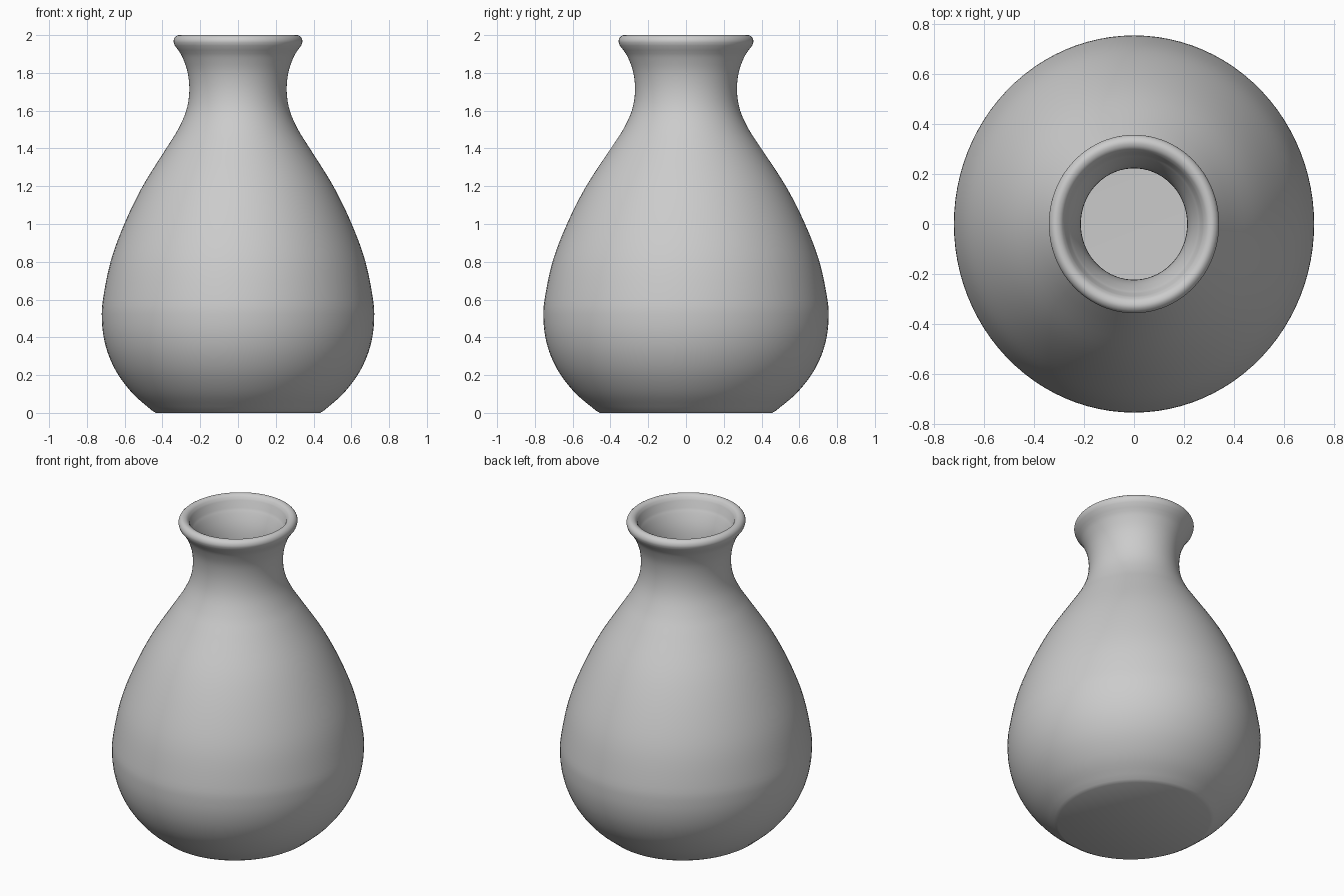
import bpy, bmesh, math
from mathutils import Vector

cube = bpy.data.objects.get("Cube")
if cube:
    bpy.data.objects.remove(cube, do_unlink=True)

SIDES = 96
DEPTH = 1.047   # the vase is slightly wider front to back
WALL = 0.045


def make_material(name, colour):
    mat = bpy.data.materials.new(name)
    mat.use_nodes = True
    mat.diffuse_color = colour
    mat.node_tree.nodes["Principled BSDF"].inputs["Base Color"].default_value = colour
    return mat


def smooth_curve(points, steps=4):
    """Catmull-Rom curve through the points."""
    pts = [Vector(p) for p in points]
    pts = [2 * pts[0] - pts[1]] + pts + [2 * pts[-1] - pts[-2]]
    out = []
    for a, b, c, d in zip(pts, pts[1:], pts[2:], pts[3:]):
        for i in range(steps):
            t = i / steps
            out.append(0.5 * (2 * b + (c - a) * t + (2 * a - 5 * b + 4 * c - d) * t ** 2
                              + (3 * b - a - 3 * c + d) * t ** 3))
    return out + [pts[-2]]


def inset(curve, distance):
    """Shift a profile towards the axis along its normals."""
    result = []
    for i, p in enumerate(curve):
        along = (curve[min(i + 1, len(curve) - 1)] - curve[max(i - 1, 0)]).normalized()
        result.append(p + Vector((-along.y, along.x)) * distance)
    return result


def lathe(name, profile, mat):
    """Spin a (radius, height) profile and close both ends with discs."""
    bm = bmesh.new()
    rings = []
    for r, z in profile:
        rings.append([bm.verts.new((r * math.cos(a), r * DEPTH * math.sin(a), z))
                      for a in (math.tau * k / SIDES for k in range(SIDES))])
    for low, high in zip(rings, rings[1:]):
        for k in range(SIDES):
            n = (k + 1) % SIDES
            bm.faces.new((low[k], low[n], high[n], high[k]))
    bm.faces.new(rings[0][::-1])
    bm.faces.new(rings[-1])
    mesh = bpy.data.meshes.new(name)
    bm.to_mesh(mesh)
    bm.free()
    mesh.materials.append(mat)
    obj = bpy.data.objects.new(name, mesh)
    bpy.context.collection.objects.link(obj)
    bpy.context.view_layer.objects.active = obj
    obj.select_set(True)
    bpy.ops.object.shade_smooth_by_angle(angle=math.radians(35))
    return obj


# Outer wall, from the foot to the underside of the lip
outer = smooth_curve([(0.455, 0.012), (0.555, 0.1), (0.633, 0.2), (0.683, 0.3), (0.711, 0.4),
                      (0.721, 0.5), (0.715, 0.6), (0.675, 0.8), (0.602, 1.0), (0.505, 1.2),
                      (0.38, 1.4), (0.318, 1.5), (0.274, 1.6), (0.258, 1.7), (0.266, 1.8),
                      (0.293, 1.88), (0.316, 1.92)])
# Rounded lip, rolling over to the inside
lip = smooth_curve([(0.335, 1.945), (0.341, 1.967), (0.334, 1.988), (0.315, 2.0),
                    (0.292, 1.993), (0.276, 1.97)], 3)
# Inner wall, down to the flat floor
inner = [p for p in inset(outer, WALL) if WALL < p.y < 1.93][::-1]
floor = [Vector((inner[-1].x - 0.02, WALL))]

clay = make_material("grey clay", (0.6, 0.6, 0.6, 1))
lathe("vase", [Vector((0.435, 0))] + outer + lip + inner + floor, clay)
